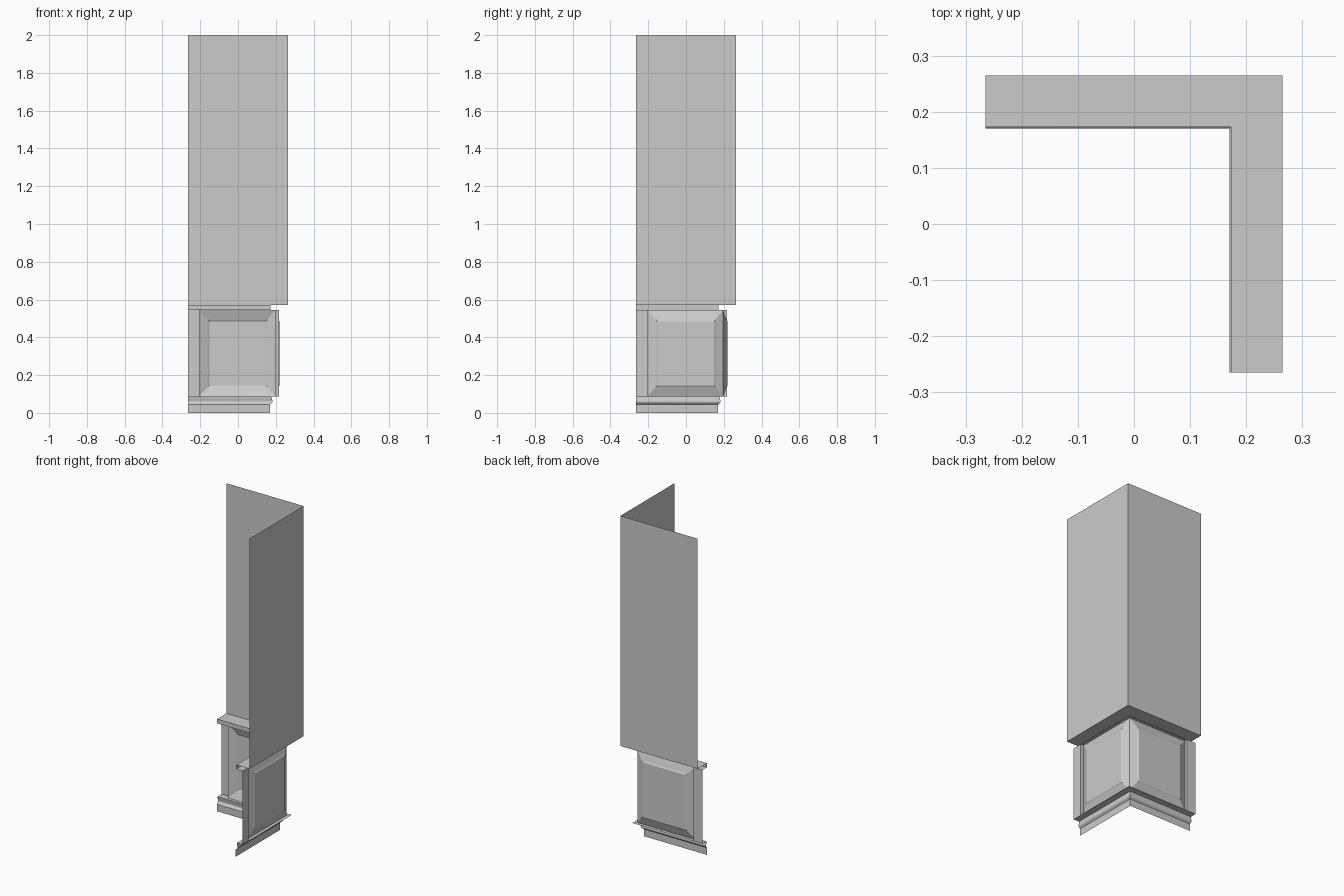
import bpy, math

if "Cube" in bpy.data.objects:
    bpy.data.objects.remove(bpy.data.objects["Cube"])

END = -0.265      # free end of each wing
STILE = 0.217     # depth of the flat stile
FRAME = 0.196     # depth of the raised frame edge
Z0, Z1 = 0.0875, 0.545


def make_object(name, verts, faces):
    mesh = bpy.data.meshes.new(name)
    mesh.from_pydata(verts, [], faces)
    mesh.update()
    ob = bpy.data.objects.new(name, mesh)
    bpy.context.collection.objects.link(ob)
    return ob


def corner_sweep(name, profile):
    """Sweep (depth, z) points, bottom to top, along both wings with a mitre."""
    verts, faces = [], []
    for d, z in profile:
        verts += [(END, d, z), (d, d, z), (d, END, z)]
    for i in range(len(profile) - 1):
        a, b = i * 3, i * 3 + 3
        for k in (0, 1):
            faces.append((a + k, a + k + 1, b + k + 1, b + k))
    return make_object(name, verts, faces)


def wing_part(name, verts, faces):
    """Make the part on the back wing and its mirror across the diagonal."""
    make_object("back_" + name, verts, faces)
    make_object("side_" + name, [(y, x, z) for x, y, z in verts],
                [f[::-1] for f in faces])


# upper wall
corner_sweep("upper_wall", [(0.265, 0.571), (0.265, 2.0)])

# ledge capping the panelling
corner_sweep("ledge", [(STILE, Z1), (0.173, Z1), (0.173, 0.571), (0.265, 0.571)])

# moulded baseboard
base = corner_sweep("baseboard", [
    (0.170, 0), (0.170, 0.044), (0.174, 0.048), (0.181, 0.054), (0.183, 0.060),
    (0.1815, 0.067), (0.179, 0.074), (0.178, Z0), (STILE, Z0)])
bpy.ops.object.select_all(action='DESELECT')
base.select_set(True)
bpy.context.view_layer.objects.active = base
bpy.ops.object.shade_smooth_by_angle(angle=math.radians(35))

# flat stile with the return up to the raised frame
stile = [(END, STILE), (-0.205, STILE), (-0.205, FRAME)]
wing_part("stile", [(x, y, z) for z in (Z0, Z1) for x, y in stile],
          [(0, 1, 4, 3), (1, 2, 5, 4)])

# sunken panel: sloped frame, small step, flat field
rings = [(-0.205, FRAME, Z0, Z1, FRAME),
         (-0.158, 0.155, 0.138, 0.491, 0.215),
         (-0.151, 0.148, 0.145, 0.484, 0.2195)]
verts, faces = [], []
for x0, x1, z0, z1, d in rings:
    verts += [(x0, d, z0), (x1, d, z0), (x1, d, z1), (x0, d, z1)]
for r in range(len(rings) - 1):
    for k in range(4):
        a, b = r * 4 + k, r * 4 + (k + 1) % 4
        faces.append((a, b, b + 4, a + 4))
faces.append((8, 9, 10, 11))
wing_part("panel", verts, faces)
